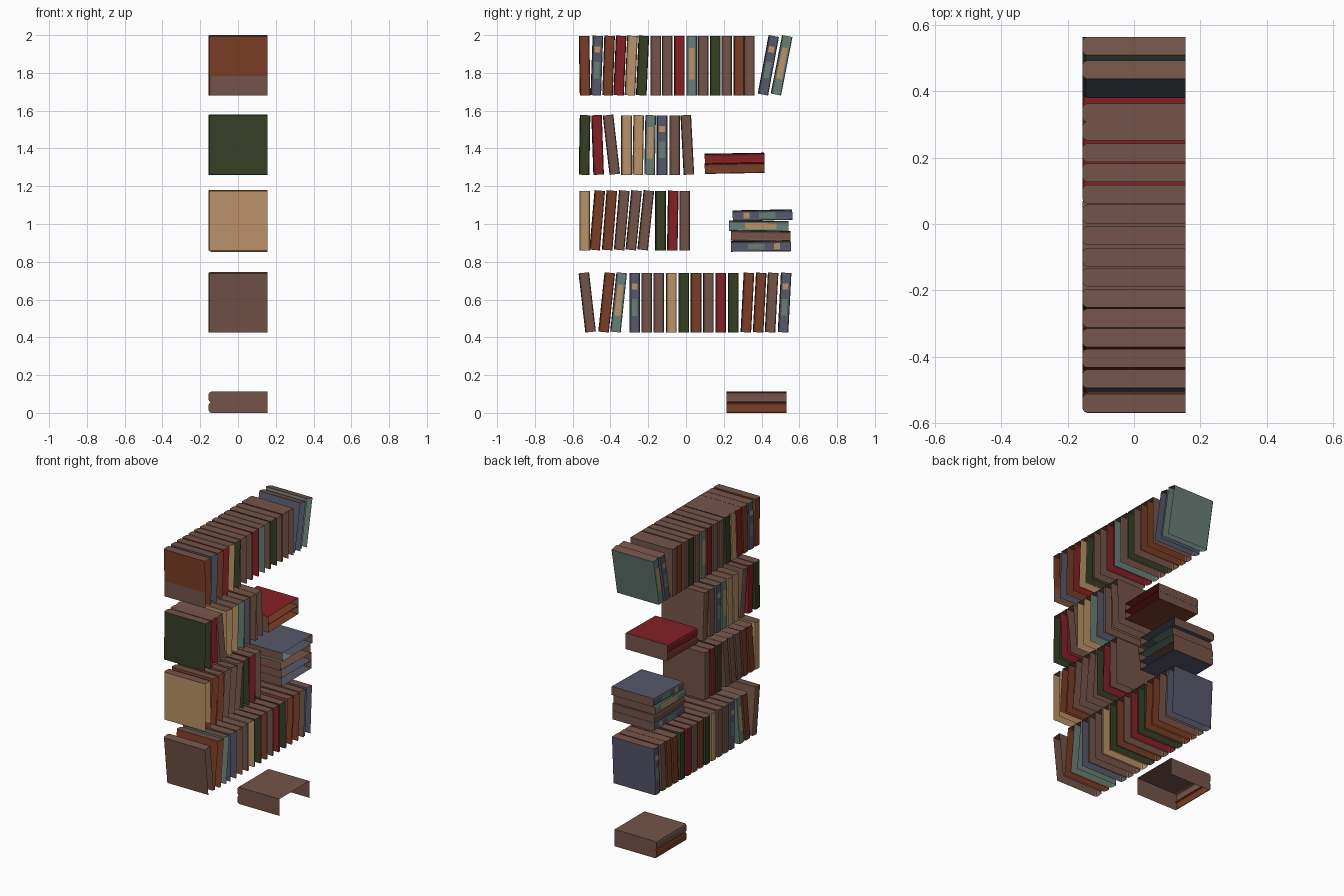
import bpy, bmesh, math
from mathutils import Matrix

if "Cube" in bpy.data.objects:
    bpy.data.objects.remove(bpy.data.objects["Cube"])


def srgb(r, g, b):
    """Display colour (0-255) to linear."""
    f = lambda c: (c / 255 / 12.92) if c < 11 else ((c / 255 + 0.055) / 1.055) ** 2.4
    return (f(r), f(g), f(b), 1.0)


COLOURS = {
    "brown": (116, 84, 72), "rust": (122, 62, 38), "slate_blue": (86, 88, 106),
    "sage": (104, 126, 117), "tan": (186, 146, 104), "red": (132, 32, 36),
    "green": (54, 62, 36),
}
MATS = {}
for name, rgb in COLOURS.items():
    MATS[name] = bpy.data.materials.new(name)
    MATS[name].diffuse_color = srgb(*rgb)
ORDER = list(MATS)
KEY = {"B": "brown", "O": "rust", "S": "slate_blue", "G": "sage",
       "T": "tan", "R": "red", "F": "green"}

W, T, H, C = 0.155, 0.028, 0.3155, 0.013   # half width, half thickness, height, spine chamfer
# spine labels: (from, to, colour) as fractions of the height
LABELS = {"slate_blue": [(0.28, 0.56, "sage"), (0.72, 0.82, "tan")],
          "sage": [(0.27, 0.8, "tan")]}


def book(name, key, y, base, lean, lying=False, covers="both", worn=False):
    """Hollow book: rounded spine at -x, open at +x; lean is degrees towards +y."""
    colour = KEY[key]
    labels = LABELS.get(colour, [])
    cuts = sorted({0.0, 1.0, *[v for l in labels for v in l[:2]]} | ({0.33} if worn else set()))
    outline = [(W, -T), (-W + C, -T), (-W + 0.004, -T + 0.004), (-W, -T + C),
               (-W, T - C), (-W + 0.004, T - 0.004), (-W + C, T), (W, T)]
    bm = bmesh.new()
    rings = [[bm.verts.new((px, py, (f - 0.5) * H)) for px, py in outline] for f in cuts]
    last = len(outline) - 2
    for r in range(len(cuts) - 1):
        mid = (cuts[r] + cuts[r + 1]) / 2
        for i in range(last + 1):
            if (i == 0 and covers not in ("both", "first")) or (i == last and covers != "both"):
                continue
            f = bm.faces.new((rings[r][i], rings[r + 1][i], rings[r + 1][i + 1], rings[r][i + 1]))
            col = colour
            if i == 3:
                for a, b, c in labels:
                    if a < mid < b:
                        col = c
            if i == 0 and worn and mid < 0.33:
                col = "brown"
            f.material_index = ORDER.index(col)
    # page block ends: only the top one on standing books
    bm.faces.new(rings[-1][::-1]).material_index = ORDER.index("brown")
    if lying:
        bm.faces.new(rings[0]).material_index = ORDER.index("brown")
    bm.transform(Matrix.Rotation(-math.radians(lean), 4, 'X'))
    low = min(v.co.z for v in bm.verts)
    bm.transform(Matrix.Translation((0, y, base - low)))
    me = bpy.data.meshes.new(name)
    bm.to_mesh(me)
    bm.free()
    for n in ORDER:
        me.materials.append(MATS[n])
    ob = bpy.data.objects.new(name, me)
    bpy.context.collection.objects.link(ob)


# standing rows: base height, colour keys, centre y of each book, leaning books {index: degrees}
ROWS = [
    (1.68, "OSORTFBBRGBFBOBSG",
     [-.537, -.472, -.41, -.35, -.29, -.23, -.16, -.10, -.035, .03, .09, .155,
      .215, .28, .335, .436, .506],
     {0: -1, 1: 2, 2: 2, 3: 2.5, 4: 2.5, 5: 2.5, 15: 10.5, 16: 11}),
    (1.26, "FRBTTGSBB",
     [-.537, -.468, -.395, -.315, -.253, -.19, -.127, -.06, .007],
     {0: 1, 1: -2, 2: -6.5, 4: 1, 5: 1, 8: -3}),
    (0.86, "TOOBBBFRB",
     [-.537, -.47, -.405, -.34, -.277, -.213, -.135, -.07, -.007],
     {1: 5, 2: 4.5, 3: 5, 4: 5.5, 5: 6, 7: 1}),
    (0.425, "BOGSBBTFOBRFOOBS",
     [-.523, -.42, -.357, -.272, -.208, -.145, -.077, -.012, .053, .118, .183,
      .25, .325, .39, .453, .522],
     {0: -6.5, 1: 6, 2: 6, 12: 3, 13: 3, 14: 3, 15: 3}),
]
for r, (base, keys, ys, leans) in enumerate(ROWS):
    for i, (k, y) in enumerate(zip(keys, ys)):
        book(f"row_{r + 1}_book_{i + 1}", k, y, base, leans.get(i, 0), worn=(r == 0 and i == 0))

# lying stacks: (name, key, y, base, lean, covers)
STACKS = [
    ("upper_stack_bottom", "O", .257, 1.265, 89, "both"),
    ("upper_stack_top", "R", .257, 1.316, 89, "both"),
    ("middle_stack_1", "S", .397, .853, 89.5, "both"),
    ("middle_stack_2", "B", .395, .906, 91, "both"),
    ("middle_stack_3", "G", .385, .960, 90.5, "both"),
    ("middle_stack_4", "S", .405, 1.016, -91, "both"),
    ("floor_stack_bottom", "O", .373, 0.0, 90, "none"),
    ("floor_stack_top", "B", .373, 0.056, 90, "first"),
]
for name, k, y, base, lean, covers in STACKS:
    book(name, k, y, base, lean, lying=True, covers=covers)

for m in bpy.data.materials:
    if m.users and not m.is_grease_pencil:
        m.use_nodes = True
        m.node_tree.nodes["Principled BSDF"].inputs["Base Color"].default_value = m.diffuse_color
